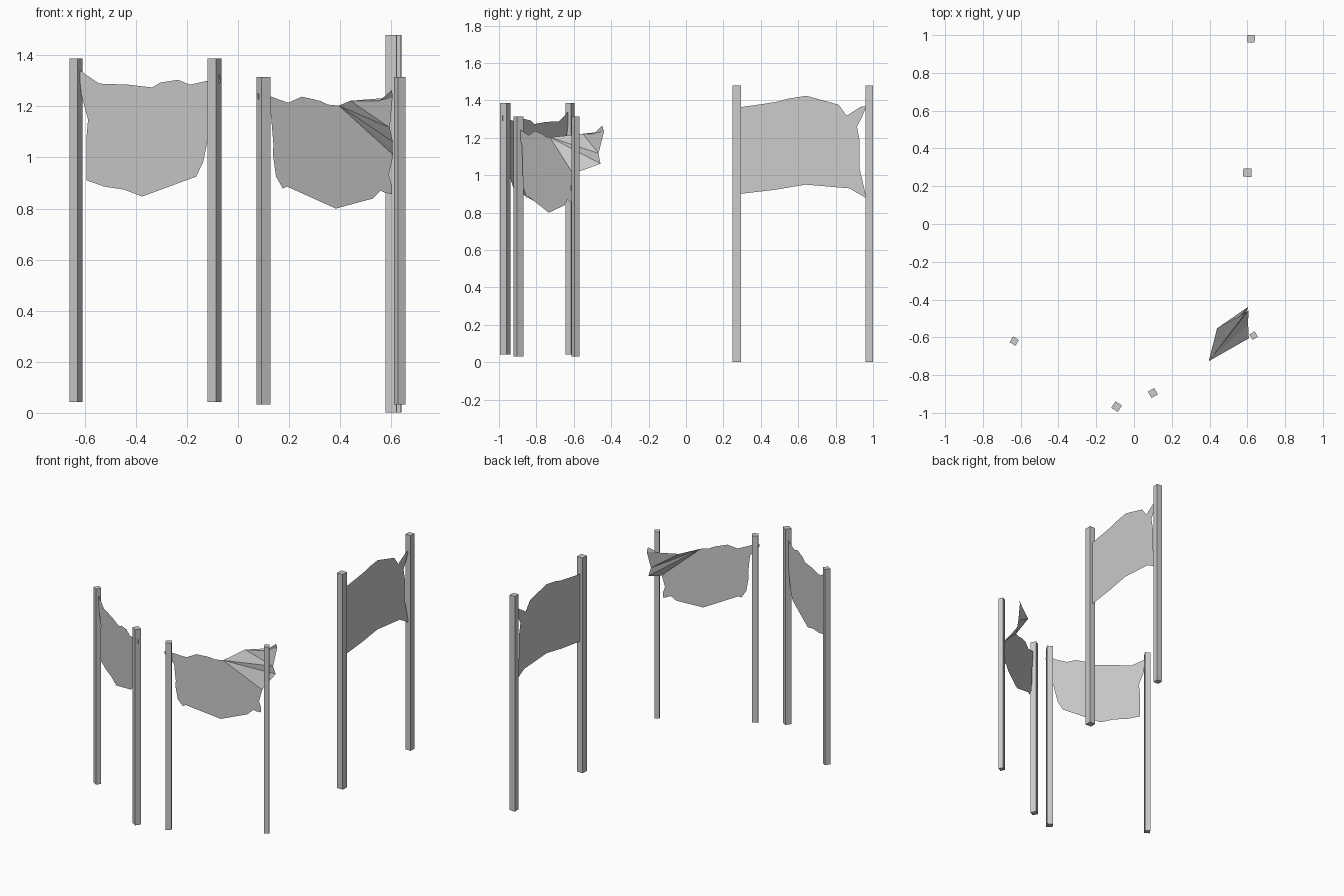
import bpy, bmesh, math
from mathutils import Vector


def make_object(name, bm):
    mesh = bpy.data.meshes.new(name)
    bm.to_mesh(mesh)
    bm.free()
    obj = bpy.data.objects.new(name, mesh)
    bpy.context.collection.objects.link(obj)
    return obj


def post(name, xy, width, z0, z1, angle):
    bm = bmesh.new()
    bmesh.ops.create_cube(bm, size=1)
    obj = make_object(name, bm)
    obj.location = (*xy, (z0 + z1) / 2)
    obj.scale = (width, width, z1 - z0)
    obj.rotation_euler.z = angle


def sheet(bm, points):
    face = bm.faces.new([bm.verts.new(p) for p in points])
    bmesh.ops.triangulate(bm, faces=[face])


def rack(name, a, b, widths, z0, z1, axis, outline):
    """Two posts and a ragged hide; outline gives (x or y, z) in the plane through the posts."""
    a, b = Vector(a), Vector(b)
    d = b - a
    angle = math.atan2(d.y, d.x)
    post(name + "_post_1", a, widths[0], z0, z1, angle)
    post(name + "_post_2", b, widths[1], z0, z1, angle)
    bm = bmesh.new()
    pts = [(*(a + d * ((u - a[axis]) / d[axis])), z) for u, z in outline]
    sheet(bm, pts)
    return bm


# left rack
bm = rack("left_rack", (-.634, -.62), (-.092, -.967), (.036, .041), .043, 1.387, 0, [
    (-.622, 1.343), (-.544, 1.289), (-.43, 1.285), (-.371, 1.269), (-.336, 1.274),
    (-.305, 1.293), (-.235, 1.304), (-.188, 1.285), (-.121, 1.3), (-.073, 1.325),
    (-.068, 1.297), (-.105, 1.24), (-.121, 1.15), (-.122, 1.05), (-.137, .98), (-.164, .925),
    (-.184, .933), (-.375, .847), (-.446, .874), (-.524, .886), (-.555, .933),
    (-.575, .905), (-.594, .911), (-.587, 1.03), (-.594, 1.07), (-.587, 1.148),
    (-.614, 1.246)])
make_object("left_hide", bm)

# middle rack, upper corner of the hide torn loose
bm = rack("middle_rack", (.1, -.895), (.633, -.591), (.039, .033), .032, 1.315, 0, [
    (.077, 1.25), (.125, 1.24), (.145, 1.226), (.196, 1.214), (.25, 1.238), (.32, 1.222),
    (.352, 1.207), (.395, 1.203), (.608, 1.01), (.597, .97), (.587, .944), (.602, .89),
    (.602, .856), (.575, .862), (.559, .87), (.528, .839), (.469, .831), (.383, .8),
    (.192, .886), (.176, .878), (.149, .925), (.137, 1.01), (.14, 1.09), (.129, 1.167),
    (.079, 1.23)])
# folded flap: a fan from the tear plus the loose corner
apex = (.395, -.727, 1.203)
p1, p4 = (.44, -.552, 1.222), (.594, -.468, 1.117)
p5, base = (.606, -.457, 1.062), (.608, -.605, 1.01)
mid = (.604, -.53, 1.035)
for q, r in ((p1, p4), (p4, p5), (p5, mid), (mid, base)):
    sheet(bm, [apex, q, r])
sheet(bm, [p1, (.555, -.493, 1.222), (.603, -.448, 1.265), (.605, -.438, 1.235), p4])
make_object("middle_hide", bm)

# right rack
bm = rack("right_rack", (.6, .272), (.62, .98), (.044, .039), .002, 1.48, 1, [
    (.285, 1.363), (.404, 1.38), (.5, 1.396), (.548, 1.41), (.644, 1.425), (.741, 1.396),
    (.816, 1.377), (.859, 1.318), (.933, 1.366), (.965, 1.37), (.94, 1.31), (.914, 1.26),
    (.928, 1.187), (.912, 1.1), (.928, 1.037), (.917, .965), (.965, .877), (.875, .93),
    (.81, .957), (.714, .957), (.64, .95), (.473, .922), (.33, .943), (.285, .9),
    (.29, .957), (.329, 1.053), (.319, 1.187), (.288, 1.27)])
make_object("right_hide", bm)
